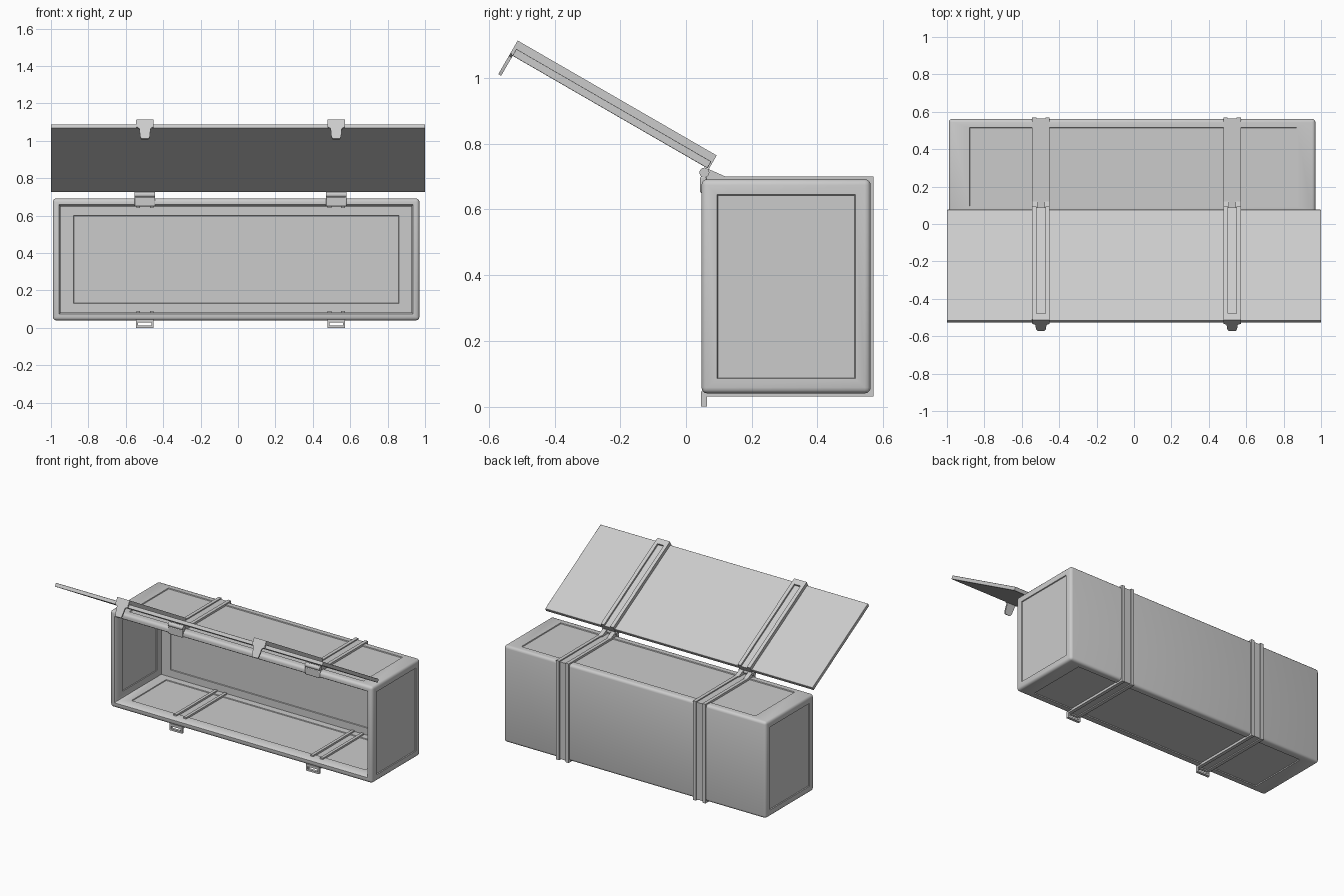
import bpy, bmesh, math
from mathutils import Vector, Matrix

if "Cube" in bpy.data.objects:
    bpy.data.objects.remove(bpy.data.objects["Cube"])

STRAPS = (-0.4975, 0.525)
LID = Matrix.Translation((0, 0.065, 0.725)) @ Matrix.Rotation(math.radians(-30), 4, 'X')


def finish(bm, name, matrix=None, bevel=0.0):
    bmesh.ops.recalc_face_normals(bm, faces=bm.faces)
    me = bpy.data.meshes.new(name)
    bm.to_mesh(me)
    bm.free()
    ob = bpy.data.objects.new(name, me)
    bpy.context.collection.objects.link(ob)
    if matrix:
        ob.matrix_world = matrix
    if bevel:
        m = ob.modifiers.new("Bevel", 'BEVEL')
        m.width, m.segments = bevel, 2
    bpy.ops.object.select_all(action='DESELECT')
    ob.select_set(True)
    bpy.context.view_layer.objects.active = ob
    bpy.ops.object.shade_smooth_by_angle(angle=math.radians(40))
    return ob


def add_box(bm, lo, hi):
    lo, hi = Vector(lo), Vector(hi)
    m = Matrix.Translation((lo + hi) / 2) @ Matrix.Diagonal((*(hi - lo), 1))
    return bmesh.ops.create_cube(bm, size=1, matrix=m)['verts']


def add_prism(bm, axis, pts, a, b):
    """Extrude a 2D outline along x (points are y,z) or y (points are x,z)."""
    def co(p, t):
        return (t, p[0], p[1]) if axis == 'x' else (p[0], t, p[1])
    va = [bm.verts.new(co(p, a)) for p in pts]
    vb = [bm.verts.new(co(p, b)) for p in pts]
    bm.faces.new(va)
    bm.faces.new(vb[::-1])
    n = len(pts)
    for i in range(n):
        bm.faces.new((va[i], vb[i], vb[(i + 1) % n], va[(i + 1) % n]))


def boxes(name, parts, matrix=None, bevel=0.0):
    bm = bmesh.new()
    for lo, hi in parts:
        add_box(bm, lo, hi)
    return finish(bm, name, matrix, bevel)


def main_face(bm, d):
    d = Vector(d)
    return max((f for f in bm.faces if f.normal.dot(d) > 0.99),
               key=lambda f: (round(f.calc_center_median().dot(d), 4), f.calc_area()))


def panel(bm, face, lo, hi, depth):
    """Inset a face to the given bounds and sink it with a crisp step."""
    n, c = face.normal.copy(), face.calc_center_median()
    ax = max(range(3), key=lambda i: abs(n[i]))
    bmesh.ops.inset_individual(bm, faces=[face], thickness=0.01)
    for v in face.verts:
        for i in range(3):
            if i != ax:
                v.co[i] = lo[i] if v.co[i] < c[i] else hi[i]
    bmesh.ops.inset_individual(bm, faces=[face], thickness=0.003)
    for v in face.verts:
        v.co -= n * depth


# chest body: rounded shell with sunken panels and a deep open front
bm = bmesh.new()
add_box(bm, (-0.99, 0.047, 0.04), (0.97, 0.562, 0.692))
bmesh.ops.bevel(bm, geom=bm.edges[:], offset=0.018, segments=3, profile=0.5, affect='EDGES')
bm.normal_update()
for d in ((1, 0, 0), (-1, 0, 0), (0, 0, 1), (0, 0, -1)):
    x0, x1 = -0.88, 0.87
    panel(bm, main_face(bm, d), (x0, 0.095, 0.085), (x1, 0.515, 0.645), 0.006)
front = main_face(bm, (0, -1, 0))
bmesh.ops.inset_individual(bm, faces=[front], thickness=0.022)
bmesh.ops.inset_individual(bm, faces=[front], thickness=0.012)
for v in front.verts:
    v.co.y += 0.012
inner = bmesh.ops.extrude_discrete_faces(bm, faces=[front])['faces'][0]
for v in inner.verts:
    v.co.y = 0.535
bm.normal_update()
walls = [f for f in bm.faces if f is not inner and 0.25 < f.calc_center_median().y < 0.35
         and -0.95 < f.calc_center_median().x < 0.93
         and 0.075 < f.calc_center_median().z < 0.66
         and f.calc_area() > 0.1]
for f in walls:
    panel(bm, f, (-0.88, 0.12, 0.125), (0.87, 0.49, 0.605), 0.005)
panel(bm, inner, (-0.88, 0, 0.13), (0.86, 0, 0.6), 0.005)
finish(bm, "chest_body")


def band_outline(out):
    """C-shaped side outline wrapping top, back and bottom of the body."""
    i, y0, yb, zb, zt = 0.006, 0.047, 0.56, 0.04, 0.69
    return [(y0, zt + out), (yb + out, zt + out), (yb + out, zb - out), (y0, zb - out),
            (y0, zb + i), (yb - i, zb + i), (yb - i, zt - i), (y0, zt - i)]


for k, cx in enumerate(STRAPS):
    side = ("left", "right")[k]
    w = 0.047

    # body strap: two raised rails with a lower web
    bm = bmesh.new()
    for a, b, out in ((-w, -0.024, 0.01), (-0.024, 0.024, 0.003), (0.024, w, 0.01)):
        add_prism(bm, 'x', band_outline(out), cx + a, cx + b)
    finish(bm, side + "_body_strap")

    # inner rails seen across the floor and ceiling
    boxes(side + "_inner_rails",
          [((cx + s - 0.01, 0.09, z - 0.006), (cx + s + 0.01, 0.53, z + 0.006))
           for s in (-0.036, 0.036) for z in (0.085, 0.646)])

    # slotted catch under the front
    y0, y1 = 0.046, 0.064
    boxes(side + "_catch",
          [((cx - w, y0, 0), (cx + w, y1, 0.012)),
           ((cx - w, y0, 0.029), (cx + w, y1, 0.046)),
           ((cx - w, y0, 0.012), (cx - 0.036, y1, 0.029)),
           ((cx + 0.036, y0, 0.012), (cx + w, y1, 0.029))])

    # hinge leaf on the rim, barrel and rear wedge
    boxes(side + "_hinge_leaf", [((cx - 0.055, 0.043, 0.65), (cx + 0.055, 0.062, 0.7))], None, 0.004)
    bm = bmesh.new()
    bmesh.ops.create_cone(bm, cap_ends=True, segments=16, radius1=0.015, radius2=0.015, depth=0.11,
                          matrix=Matrix.Translation((cx, 0.056, 0.712)) @ Matrix.Rotation(math.pi / 2, 4, 'Y'))
    finish(bm, side + "_hinge_barrel")
    bm = bmesh.new()
    wedge = [(0.055, 0.69), (0.055, 0.727), (0.07, 0.722), (0.12, 0.7), (0.12, 0.69)]
    for a, b in ((-w, -0.018), (0.018, w)):
        add_prism(bm, 'x', wedge, cx + a, cx + b)
    finish(bm, side + "_hinge_wedge")

    # lid strap: channel closed at the front end
    boxes(side + "_lid_strap",
          [((cx - w, -0.69, 0.001), (cx - 0.023, 0.005, 0.048)),
           ((cx + 0.023, -0.69, 0.001), (cx + w, 0.005, 0.048)),
           ((cx - 0.023, -0.69, 0.001), (cx + 0.023, -0.655, 0.048)),
           ((cx - 0.023, -0.655, 0.001), (cx + 0.023, 0.005, 0.036))], LID)

    # tapered latch hanging from the lid edge
    bm = bmesh.new()
    half = [(0.046, 0.048), (0.046, 0.004), (0.03, -0.006), (0.026, -0.055), (0.019, -0.07)]
    outline = [(cx + x, z) for x, z in half] + [(cx - x, z) for x, z in reversed(half)]
    add_prism(bm, 'y', outline, -0.694, -0.684)
    finish(bm, side + "_latch", LID)

# open lid plate
boxes("lid", [((-1, -0.685, 0), (1, 0, 0.024))], LID, 0.002)
